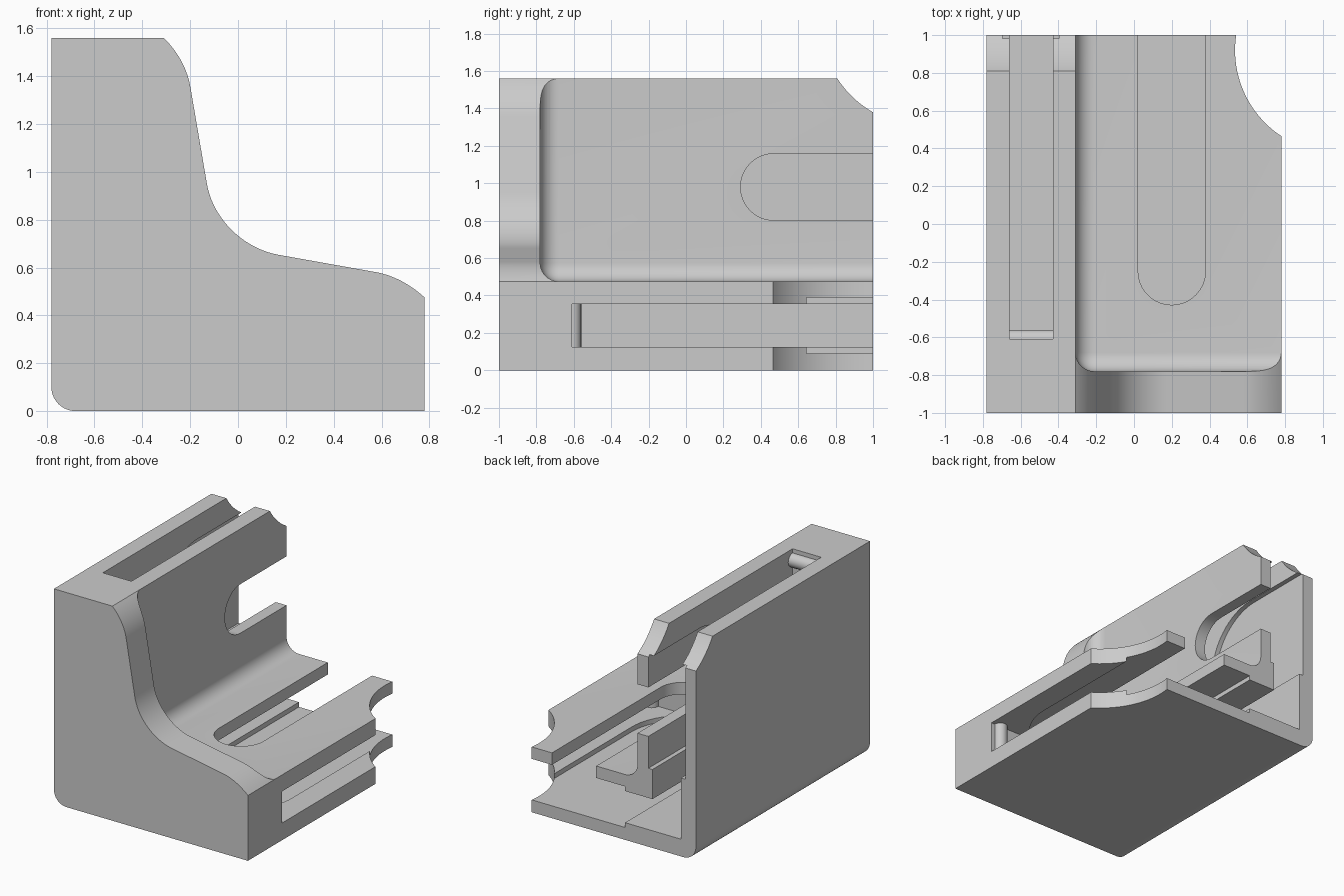
import bpy, bmesh
from math import cos, sin, pi, radians
from mathutils import Vector

cube = bpy.data.objects.get("Cube")
if cube:
    bpy.data.objects.remove(cube, do_unlink=True)

grey = bpy.data.materials.new("light grey plastic")
grey.use_nodes = True
grey.diffuse_color = (0.6, 0.6, 0.6, 1)
grey.node_tree.nodes["Principled BSDF"].inputs["Base Color"].default_value = (0.6, 0.6, 0.6, 1)


def prism(name, points, axis, lo, hi):
    """Extrude a 2D outline along an axis; the outline uses the other two axes in order."""
    bm = bmesh.new()
    verts = []
    for a, b in points:
        co = [a, b]
        co.insert(axis, lo)
        verts.append(bm.verts.new(co))
    face = bm.faces.new(verts)
    moved = bmesh.ops.extrude_face_region(bm, geom=[face])["geom"]
    step = Vector((0, 0, 0))
    step[axis] = hi - lo
    bmesh.ops.translate(bm, vec=step, verts=[v for v in moved if isinstance(v, bmesh.types.BMVert)])
    bmesh.ops.recalc_face_normals(bm, faces=bm.faces)
    mesh = bpy.data.meshes.new(name)
    bm.to_mesh(mesh)
    bm.free()
    mesh.materials.append(grey)
    obj = bpy.data.objects.new(name, mesh)
    bpy.context.collection.objects.link(obj)
    return obj


def arc(cx, cy, r, start, end, n):
    angles = [radians(start + (end - start) * i / n) for i in range(n + 1)]
    return [(cx + r * cos(a), cy + r * sin(a)) for a in angles]


def rect(a0, a1, b0, b1):
    return [(a0, b0), (a1, b0), (a1, b1), (a0, b1)]


def bezier(p0, p1, p2, p3, n=14):
    pts = []
    for i in range(n + 1):
        t = i / n
        u = 1 - t
        pts.append(tuple(u**3 * a + 3 * u * u * t * b + 3 * u * t * t * c + t**3 * d
                         for a, b, c, d in zip(p0, p1, p2, p3)))
    return pts


def apply_modifiers(obj):
    bpy.context.view_layer.update()
    done = obj.evaluated_get(bpy.context.evaluated_depsgraph_get())
    mesh = bpy.data.meshes.new_from_object(done)
    obj.modifiers.clear()
    obj.data = mesh


def cut(target, cutter):
    cutter.hide_render = True
    mod = target.modifiers.new("cut", "BOOLEAN")
    mod.operation = "DIFFERENCE"
    mod.solver = "EXACT"
    mod.object = cutter
    apply_modifiers(target)
    bpy.data.objects.remove(cutter, do_unlink=True)


W = 0.78       # half width
BACK = 1.2     # cutters run past the back
SLOT_END = -0.61

# Body: curved end profile run over the whole length
outline = arc(-W + 0.1, 0.1, 0.1, 180, 270, 12) + [(W, 0)]
outline += bezier((W, 0.475), (0.72, 0.53), (0.65, 0.567), (0.58, 0.58))
outline += bezier((0.17, 0.653), (0.02, 0.68), (-0.105, 0.805), (-0.13, 0.95), 20)
outline += bezier((-0.2, 1.36), (-0.213, 1.43), (-0.25, 1.50), (-0.31, 1.56))
outline += [(-W, 1.56)]
body = prism("holder_body", outline, 1, -1, 1)

# Open bay with rounded inner edges behind the end plate
bay = prism("bay_cutter", rect(-0.31, 2, -0.78, 2), 2, 0.475, 2.5)
bevel = bay.modifiers.new("round", "BEVEL")
bevel.width = 0.1
bevel.segments = 10
apply_modifiers(bay)
cut(body, bay)

# L-shaped slot open at the top, side and back
slot = [(-0.66, 0.125), (1, 0.125), (1, 0.355), (-0.43, 0.355), (-0.43, 2), (-0.66, 2)]
cut(body, prism("slot_cutter", slot, 1, SLOT_END, BACK))


def stadium(centre, y, r):
    """Outline in (cross, y) with a round front end, open to the back."""
    return [(centre + r, BACK)] + arc(centre, y, r, 0, -180, 32) + [(centre - r, BACK)]


def swap(points):
    return [(b, a) for a, b in points]


# Finger openings through the inner walls and wider shallow recesses inside the slot
cut(body, prism("floor_recess", stadium(0.2, -0.25, 0.41), 2, 0.09, 0.388))
cut(body, prism("floor_opening", stadium(0.2, -0.25, 0.178), 2, 0.24, 0.7))
cut(body, prism("wall_recess", swap(stadium(0.98, 0.47, 0.41)), 0, -0.695, -0.397))
cut(body, prism("wall_opening", swap(stadium(0.98, 0.47, 0.178)), 0, -0.55, -0.1))

# Scooped corners at the back
cut(body, prism("floor_scoop", arc(1.08, 0.92, 0.545, 0, 357, 119), 2, -0.2, 0.8))
cut(body, prism("wall_scoop", arc(1.268, 1.854, 0.545, 0, 357, 119), 0, -1, -0.2))

# Small rounded ridges at the closed end of each slot mouth
ridges = [
    prism("side_ridge", arc(0.70, SLOT_END, 0.05, 0, 345, 23), 2, 0.12, 0.36),
    prism("top_ridge", arc(SLOT_END, 1.48, 0.05, 0, 345, 23), 0, -0.665, -0.425),
]

bpy.ops.object.select_all(action="DESELECT")
for obj in [body] + ridges:
    obj.select_set(True)
bpy.context.view_layer.objects.active = body
bpy.ops.object.shade_smooth_by_angle(angle=radians(30))
